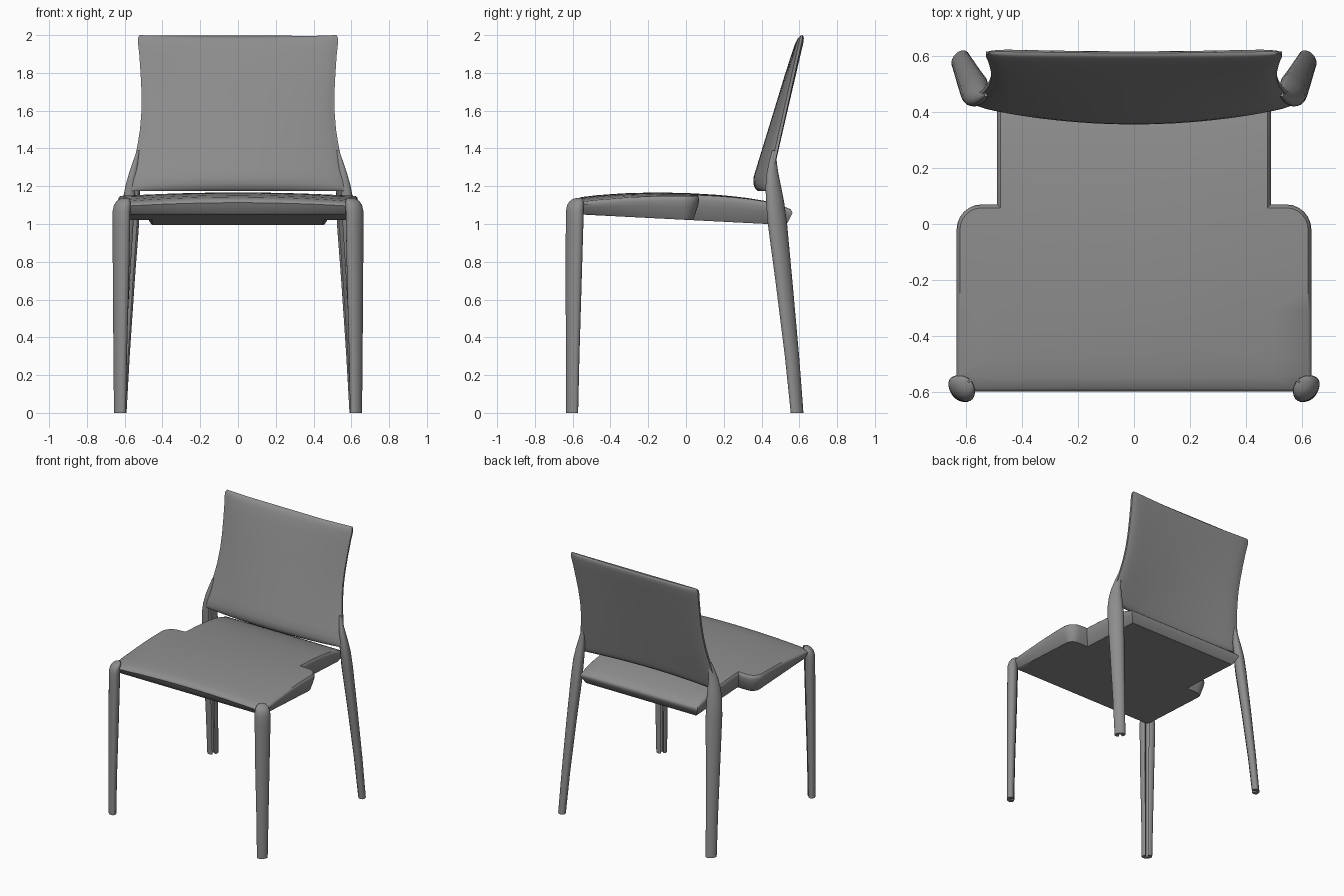
import bpy, bmesh, math
from mathutils import Vector

if "Cube" in bpy.data.objects:
    bpy.data.objects.remove(bpy.data.objects["Cube"])

mat = bpy.data.materials.new("grey leather")
mat.diffuse_color = (0.27, 0.27, 0.27, 1)
mat.use_nodes = True
mat.node_tree.nodes["Principled BSDF"].inputs["Base Color"].default_value = mat.diffuse_color


def interp(table, x):
    """Smooth-ish lookup in a list of (x, value) pairs."""
    if x <= table[0][0]:
        return table[0][1]
    for (x0, v0), (x1, v1) in zip(table, table[1:]):
        if x <= x1:
            return v0 + (v1 - v0) * (x - x0) / (x1 - x0)
    return table[-1][1]


def loft(rings):
    """Bridge equal-length closed rings and cap both ends."""
    bm = bmesh.new()
    rows = [[bm.verts.new(p) for p in r] for r in rings]
    n = len(rows[0])
    for a, b in zip(rows, rows[1:]):
        for i in range(n):
            j = (i + 1) % n
            bm.faces.new((a[i], a[j], b[j], b[i]))
    bm.faces.new(rows[0][::-1])
    bm.faces.new(rows[-1])
    return bm


def finish(bm, name, angle=40):
    bmesh.ops.recalc_face_normals(bm, faces=bm.faces)
    me = bpy.data.meshes.new(name)
    bm.to_mesh(me)
    bm.free()
    me.materials.append(mat)
    ob = bpy.data.objects.new(name, me)
    bpy.context.collection.objects.link(ob)
    bpy.ops.object.select_all(action='DESELECT')
    ob.select_set(True)
    bpy.context.view_layer.objects.active = ob
    bpy.ops.object.shade_smooth_by_angle(angle=math.radians(angle))
    return ob


# Seat: stepped outline, tapering underneath, with a gently domed top
def arc(cx, cy, r, a0, n=7):
    return [(cx + r * math.cos(math.radians(a0 + 90 * i / (n - 1))),
             cy + r * math.sin(math.radians(a0 + 90 * i / (n - 1)))) for i in range(n)]


def seat_outline(d):
    right = arc(0.635 - 0.06, -0.6 + 0.06, 0.06 - d, -90)
    right += arc(0.635 - 0.09, 0.07 - 0.09, 0.09 - d, 0)
    right += [(0.49 - d, 0.07 - d), (0.49 - d, 0.563 - d)]
    return right + [(-x, y) for x, y in reversed(right)]


CROWN = [(-0.6, 1.128), (-0.55, 1.143), (-0.45, 1.155), (-0.3, 1.164), (-0.15, 1.167),
         (0.0, 1.164), (0.15, 1.156), (0.3, 1.142), (0.42, 1.122), (0.5, 1.10), (0.57, 1.072)]
profile = [(0.035, 0), (0.029, 0.06), (0.008, 0.55), (0.0, 0.8), (0.003, 0.92), (0.012, 1.0)]
bm = loft([[(x, y, t) for x, y in seat_outline(d)] for d, t in profile])
cuts = [(Vector((x * 0.1, 0, 0)), Vector((1, 0, 0))) for x in range(-5, 6)]
cuts += [(Vector((0, -0.55 + 0.08 * k, 0)), Vector((0, 1, 0))) for k in range(14)]
for co, no in cuts:
    bmesh.ops.bisect_plane(bm, geom=bm.verts[:] + bm.edges[:] + bm.faces[:],
                           dist=1e-5, plane_co=co, plane_no=no)
for v in bm.verts:
    x, y, t = v.co
    top = interp(CROWN, y) - 0.026 * (x / 0.635) ** 2 * min(1, (0.6 - y))
    low = 1.05 - 0.055 * (y + 0.55) / 1.08
    v.co.z = low + (top - low) * t
finish(bm, "seat")


# Backrest: curved shell, flared at the bottom, bowed forward in the middle
WIDTH = [(1.17, 0.575), (1.25, 0.572), (1.32, 0.552), (1.4, 0.535), (1.5, 0.519), (1.6, 0.511),
         (1.7, 0.511), (1.8, 0.516), (1.9, 0.523), (1.98, 0.532), (2.0, 0.522)]
FRONT = [(1.17, 0.368), (1.21, 0.356), (1.25, 0.358), (1.35, 0.388), (1.6, 0.464),
         (1.8, 0.524), (1.95, 0.572), (2.0, 0.592)]
levels = [(1.175, 0.35), (1.182, 0.7), (1.195, 0.92), (1.215, 1), (1.25, 1), (1.3, 1), (1.36, 1),
          (1.42, 1), (1.5, 1), (1.6, 1), (1.7, 1), (1.8, 1), (1.9, 1), (1.96, 1),
          (1.985, 0.85), (1.996, 0.55), (2.0, 0.25)]
us = [math.sin(math.pi / 2 * k / 12) for k in range(-12, 13)]
rings = []
for z, f in levels:
    w = interp(WIDTH, z)
    back_mid = 0.415 + 0.262 * (z - 1.2)
    back_end = 0.465 + 0.222 * (z - 1.24)
    front, back = [], []
    for u in us:
        fy = interp(FRONT, z) * (1 - u * u) + (back_end - 0.04) * u * u
        by = back_mid * (1 - u * u) + back_end * u * u
        half = (by - fy) / 2 * f * max(0.15, (1 - abs(u) ** 14)) ** 0.5
        zz = z - 0.01 * (1 - u * u) * (z - 1.17) / 0.83
        front.append((u * w, (fy + by) / 2 - half, zz))
        back.append((u * w, (fy + by) / 2 + half, zz))
    rings.append(front + back[::-1])
finish(loft(rings), "backrest")


# Legs: rounded channel section, slot on the inner face, facing out along a direction
def leg_section(cx, cy, z, r, direction, side):
    a, b = r * 1.16, r * 0.8
    pts = [(a * math.cos(math.radians(t)), b * math.sin(math.radians(t)))
           for t in range(-70, 251, 16)]
    pts += [(-0.25 * a, -0.9 * b), (-0.2 * a, 0.1 * b), (0.2 * a, 0.1 * b), (0.25 * a, -0.9 * b)]
    ox, oy = math.cos(direction), math.sin(direction)
    return [(side * (cx + ox * v - oy * u), cy + oy * v + ox * u, z) for u, v in pts]


FRONT_LEG = [(0.625, -0.603, 0.0, 0.032), (0.624, -0.600, 0.3, 0.036), (0.620, -0.595, 0.7, 0.043),
             (0.618, -0.590, 1.0, 0.047), (0.617, -0.589, 1.07, 0.047), (0.613, -0.586, 1.10, 0.044),
             (0.607, -0.580, 1.12, 0.037), (0.600, -0.573, 1.133, 0.026), (0.592, -0.565, 1.138, 0.012)]
REAR_LEG = [(0.622, 0.588, 0.0, 0.033), (0.609, 0.561, 0.3, 0.037), (0.589, 0.518, 0.7, 0.044),
            (0.572, 0.484, 1.0, 0.050), (0.566, 0.471, 1.12, 0.047), (0.558, 0.462, 1.2, 0.040),
            (0.548, 0.458, 1.27, 0.030), (0.537, 0.460, 1.33, 0.020), (0.526, 0.466, 1.39, 0.010)]
for name, path, ang in (("front_leg", FRONT_LEG, -45), ("rear_leg", REAR_LEG, 40)):
    for side, label in ((-1, "left"), (1, "right")):
        rings = [leg_section(x, y, z, r, math.radians(ang), side) for x, y, z, r in path]
        finish(loft(rings), name + "_" + label)
